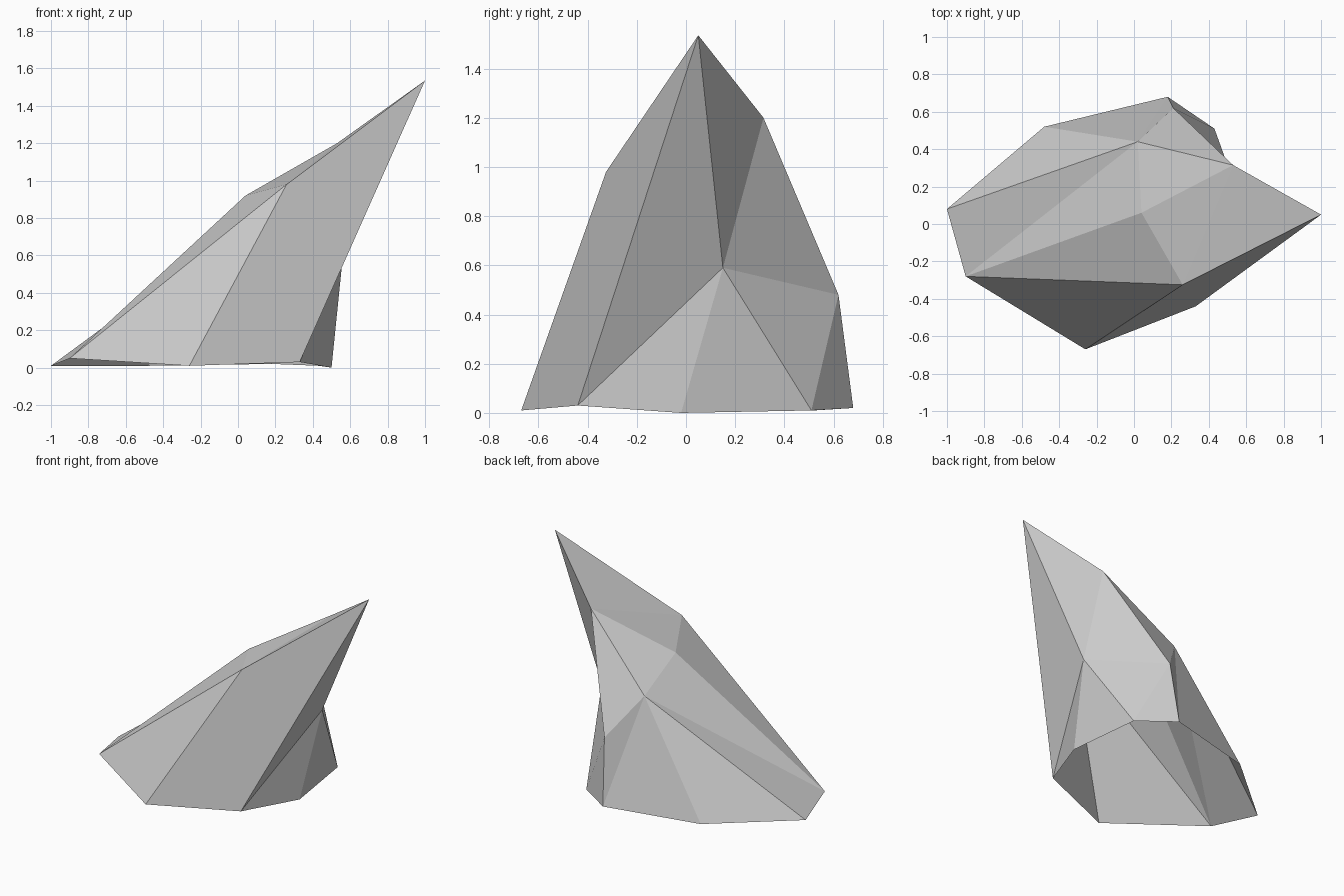
import bpy
import bmesh

if "Cube" in bpy.data.objects:
    bpy.data.objects.remove(bpy.data.objects["Cube"], do_unlink=True)

# Stone colour
stone = bpy.data.materials.new("stone_grey")
stone.use_nodes = True
grey = (0.6, 0.6, 0.6, 1)
stone.diffuse_color = grey
stone.node_tree.nodes["Principled BSDF"].inputs["Base Color"].default_value = grey

# Rim corners on the ground, going round from the left end of the front
rim = {
    "tail_front": (-0.90, -0.28, 0.05),
    "front": (-0.26, -0.67, 0.01),
    "front_side": (0.33, -0.44, 0.03),
    "side": (0.50, -0.02, 0),
    "back_side": (0.43, 0.51, 0.01),
    "back": (0.18, 0.68, 0.02),
    "tail_back": (-0.48, 0.52, 0.01),
    "tail": (-1, 0.08, 0.01),
}
# Corners of the leaning upper part
crown = {
    "tip": (1, 0.05, 1.535),
    "shoulder": (0.53, 0.315, 1.20),
    "brow": (0.26, -0.325, 0.98),
    "ridge": (0.04, 0.06, 0.92),
    "saddle": (0.02, 0.44, 0.76),
    "waist": (0.56, 0.15, 0.59),
    "hip": (0.21, 0.62, 0.48),
}

bm = bmesh.new()
corner = {name: bm.verts.new(p) for name, p in {**rim, **crown}.items()}


def facet(names):
    return bm.faces.new([corner[n] for n in names.split()])


def fan(centre, names):
    """Triangles from one corner to each neighbouring pair in a chain."""
    chain = names.split()
    for a, b in zip(chain, chain[1:]):
        facet(f"{centre} {a} {b}")


# Facets round the saddle, on the upper back
fan("saddle", "shoulder hip back tail_back tail tail_front ridge shoulder")
# Facets round the waist, under the overhang
fan("waist", "tip front_side side back_side hip shoulder tip")
# Facets round the brow, on the top and front
fan("brow", "tip shoulder ridge tail_front front")
facet("brow front front_side tip")
# Small facet at the foot of the back
facet("hip back_side back")

# Turn all facets outward; the underside stays open
bmesh.ops.recalc_face_normals(bm, faces=bm.faces[:])
bm.normal_update()
if sum(f.normal.z * f.calc_area() for f in bm.faces) < 0:
    bmesh.ops.reverse_faces(bm, faces=bm.faces[:])

mesh = bpy.data.meshes.new("rock")
bm.to_mesh(mesh)
bm.free()
mesh.materials.append(stone)
rock = bpy.data.objects.new("rock", mesh)
bpy.context.collection.objects.link(rock)
